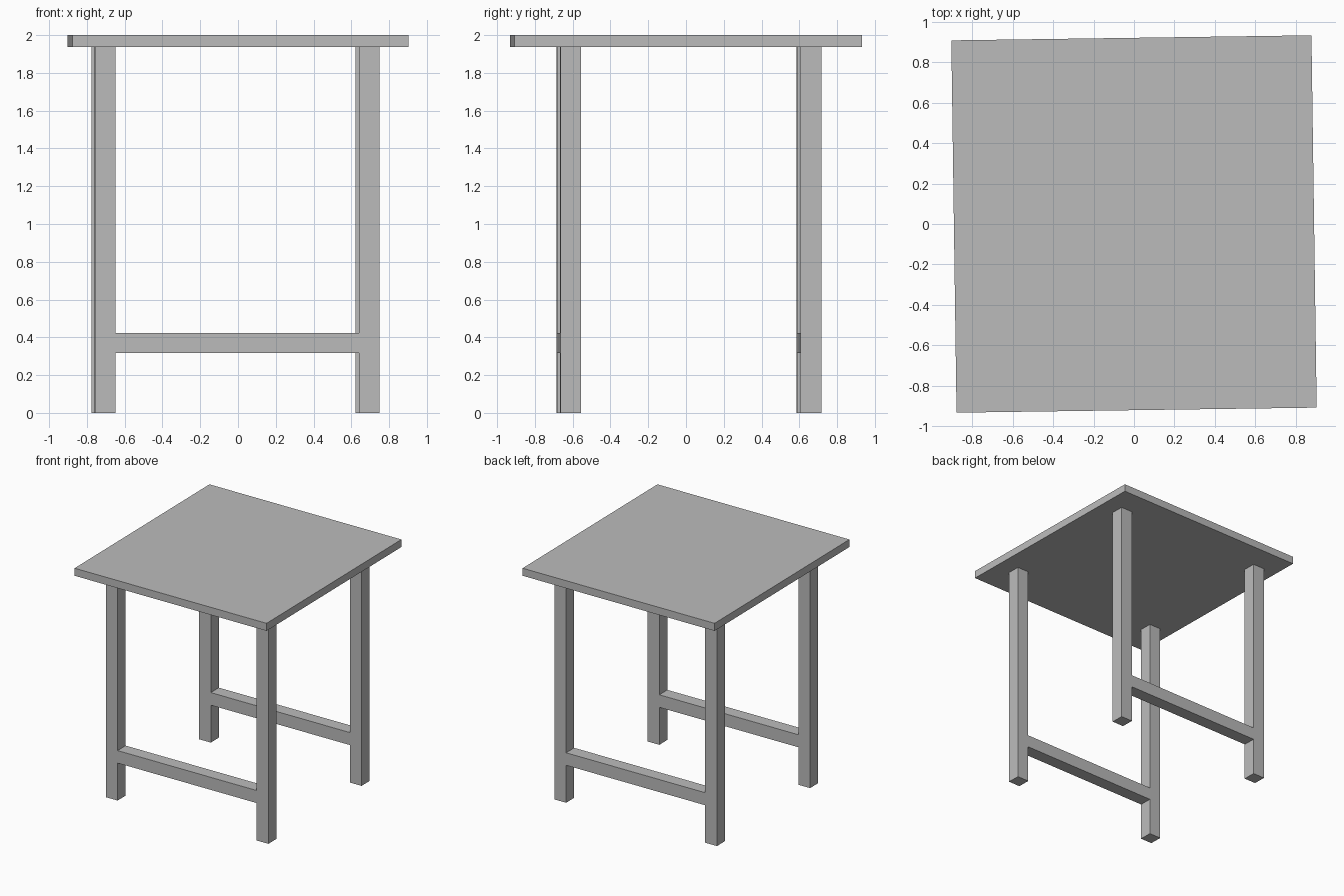
import bpy
import bmesh
from mathutils import Matrix, Vector

cube = bpy.data.objects.get("Cube")
if cube:
    bpy.data.objects.remove(cube, do_unlink=True)

# Plain grey for the whole table
grey = bpy.data.materials.new("grey")
grey.use_nodes = True
colour = (0.5, 0.5, 0.5, 1)
grey.diffuse_color = colour
grey.node_tree.nodes["Principled BSDF"].inputs["Base Color"].default_value = colour

TURN = Matrix.Rotation(0.014, 4, "Z")   # the table stands slightly turned


def box(name, centre, size):
    bm = bmesh.new()
    bmesh.ops.create_cube(bm, size=1, matrix=Matrix.Diagonal((*size, 1)))
    mesh = bpy.data.meshes.new(name)
    bm.to_mesh(mesh)
    bm.free()
    mesh.materials.append(grey)
    obj = bpy.data.objects.new(name, mesh)
    obj.matrix_world = TURN @ Matrix.Translation(Vector(centre))
    bpy.context.collection.objects.link(obj)


TOP_UNDER, HEIGHT = 1.936, 2.0
LEG = 0.109
MID_X, MID_Y = -0.013, 0.0155           # centre of the leg frame
HALF_X, HALF_Y = 0.699, 0.636           # leg centres from it
RAIL_Z, RAIL_H = 0.37, 0.106

# Table top
box("table_top", (0, 0, (TOP_UNDER + HEIGHT) / 2), (1.78, 1.84, HEIGHT - TOP_UNDER))

# Legs, with one rail joining the front pair and one the back pair
for end, sy in (("front", -1), ("back", 1)):
    y = MID_Y + sy * HALF_Y
    for side, sx in (("right", -1), ("left", 1)):
        box(f"{end}_{side}_leg", (MID_X + sx * HALF_X, y, TOP_UNDER / 2),
            (LEG, LEG, TOP_UNDER))
    box(f"{end}_rail", (MID_X, y, RAIL_Z), (2 * HALF_X - LEG, LEG, RAIL_H))
